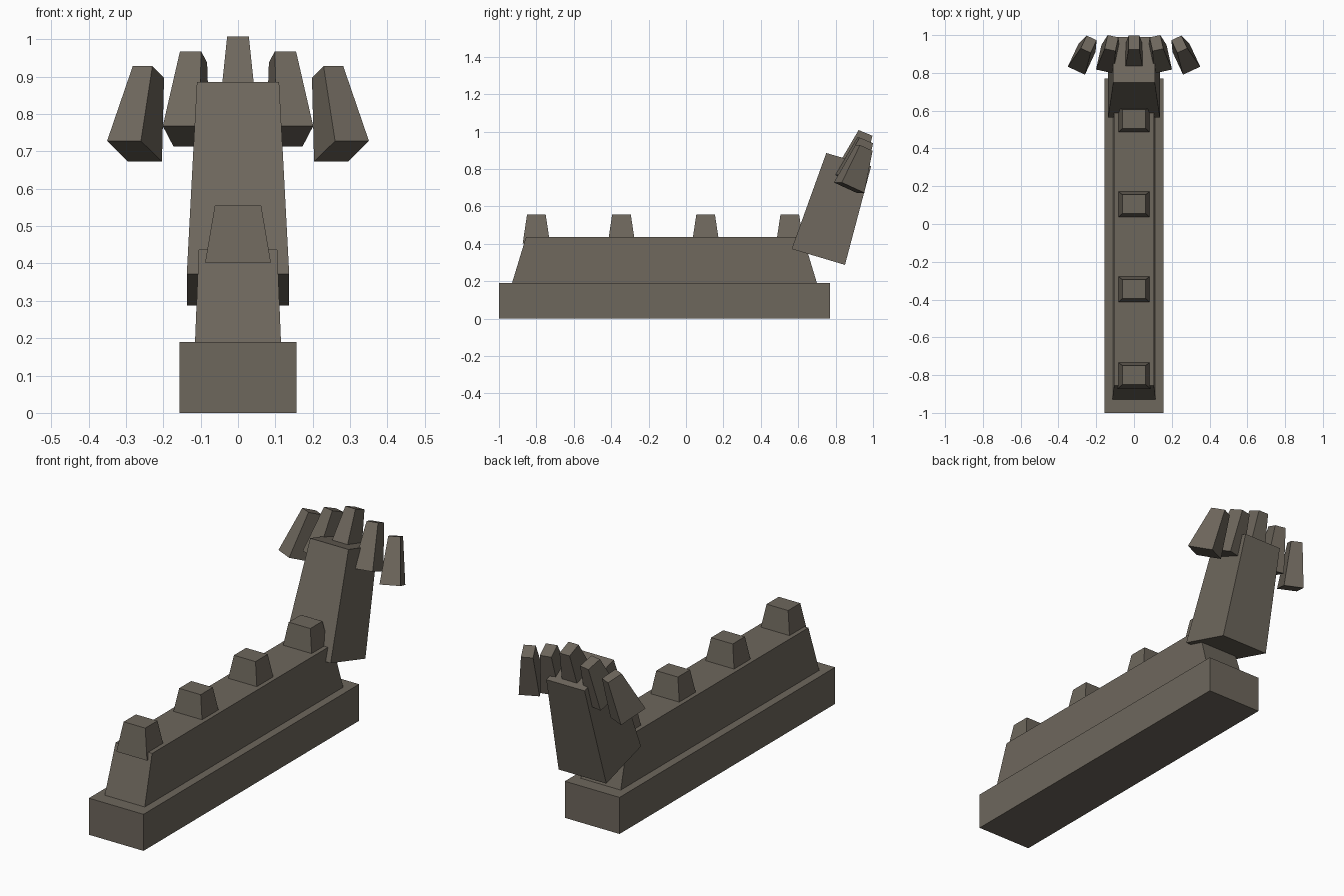
import bpy
import math
from mathutils import Matrix, Vector

if "Cube" in bpy.data.objects:
    bpy.data.objects.remove(bpy.data.objects["Cube"])

stone = bpy.data.materials.new("weathered_stone")
stone.diffuse_color = (0.155, 0.135, 0.108, 1)
stone.use_nodes = True
stone.node_tree.nodes["Principled BSDF"].inputs["Base Color"].default_value = stone.diffuse_color


def hexahedron(name, bottom, top, matrix=Matrix()):
    """Six-sided solid from two rings of four corners, each counter-clockwise from above."""
    mesh = bpy.data.meshes.new(name)
    faces = [(3, 2, 1, 0), (4, 5, 6, 7)]
    faces += [(i, (i + 1) % 4, (i + 1) % 4 + 4, i + 4) for i in range(4)]
    mesh.from_pydata([matrix @ Vector(p) for p in bottom + top], [], faces)
    mesh.materials.append(stone)
    obj = bpy.data.objects.new(name, mesh)
    bpy.context.collection.objects.link(obj)
    return obj


def ring(half_x, y0, y1, z0, z1=None):
    """Four corners, front edge at (y0, z0) and back edge at (y1, z1)."""
    z1 = z0 if z1 is None else z1
    return [(-half_x, y0, z0), (half_x, y0, z0), (half_x, y1, z1), (-half_x, y1, z1)]


# Plinth and sloped wall
hexahedron("plinth", ring(0.157, -1.0, 0.77, 0), ring(0.157, -1.0, 0.77, 0.19))
hexahedron("wall", ring(0.115, -0.93, 0.70, 0.19), ring(0.105, -0.855, 0.625, 0.437))

# Battlements along the wall
for i, y in enumerate((-0.80, -0.345, 0.105, 0.555)):
    hexahedron(f"battlement_{i + 1}", ring(0.088, y - 0.073, y + 0.073, 0.402),
               ring(0.062, y - 0.05, y + 0.05, 0.555))

# Leaning tower at the back end
hexahedron("leaning_tower", ring(0.137, 0.565, 0.85, 0.372, 0.287),
           ring(0.11, 0.75, 0.99, 0.885, 0.815))

# Fan of five tilted prongs, stepping down and turning outwards
tilt = Matrix.Rotation(math.radians(-22.5), 4, 'X')
for step in range(-2, 3):
    n = abs(step)
    x = math.copysign((0, 0.138, 0.277)[n], step)
    turn = Matrix.Rotation(math.radians(12.5 * step), 4, 'Z')
    place = Matrix.Translation((x, 0.872, 0.78 - 0.04 * n))
    hexahedron(f"prong_{step + 3}", ring(0.05, -0.072, 0.072, 0),
               ring(0.029, -0.04, 0.04, 0.23), place @ turn @ tilt)
